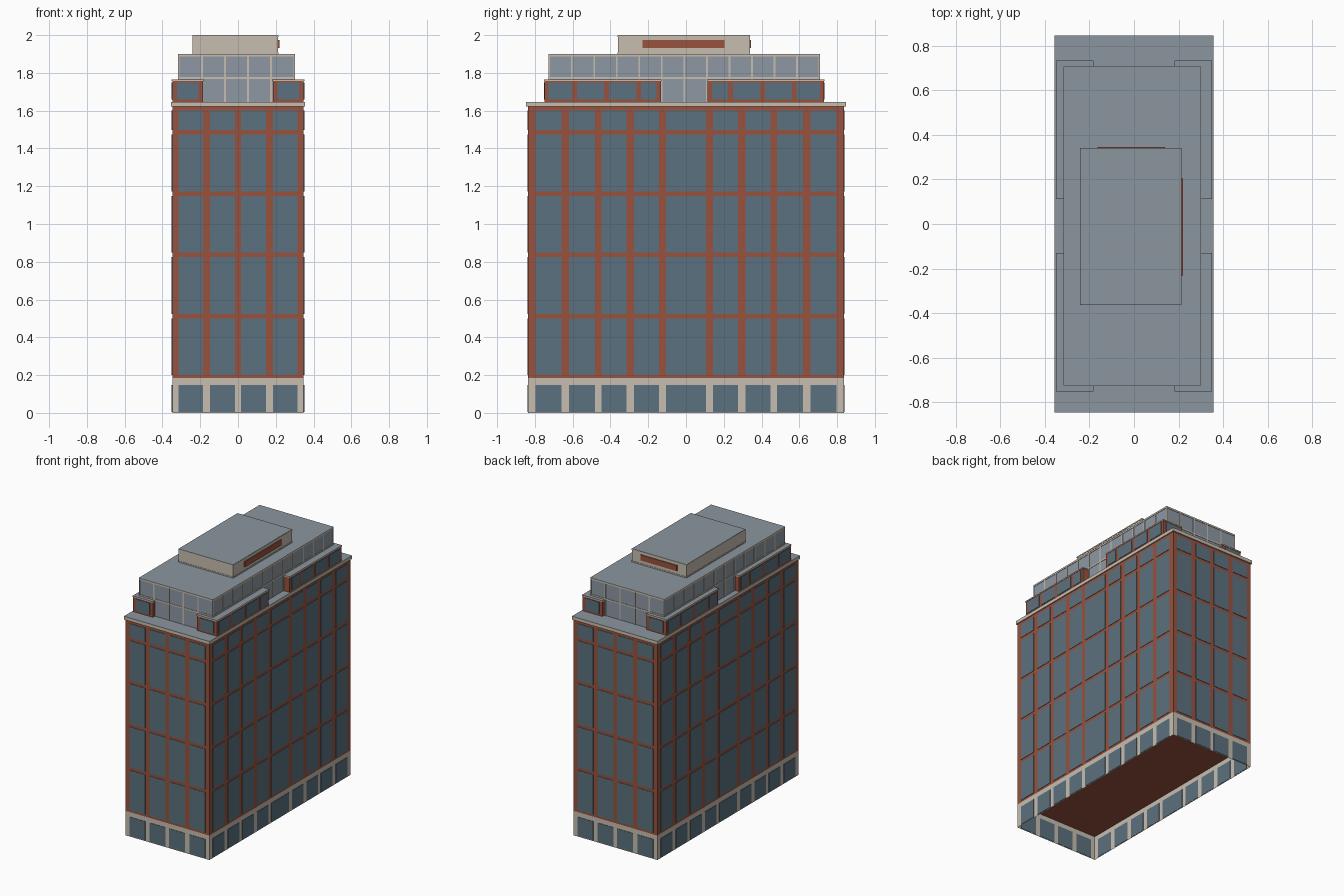
import bpy, bmesh

old = bpy.data.objects.get("Cube")
if old:
    bpy.data.objects.remove(old)


def material(name, rgb):
    m = bpy.data.materials.new(name)
    m.use_nodes = True
    m.diffuse_color = (*rgb, 1)
    bsdf = next(n for n in m.node_tree.nodes if n.type == 'BSDF_PRINCIPLED')
    bsdf.inputs["Base Color"].default_value = (*rgb, 1)
    return m


BRICK = material("red brick", (0.314, 0.085, 0.049))
WINDOW = material("blue window", (0.105, 0.165, 0.209))
STONE = material("cream stone", (0.578, 0.515, 0.434))
GLASS = material("pale glass", (0.27, 0.314, 0.367))
ROOF = material("grey roof", (0.258, 0.305, 0.342))


def build(name, boxes, mat, top=None, shell=False):
    """One object made of boxes (x0, x1, y0, y1, z0, z1); top colours the upward faces."""
    bm = bmesh.new()
    for x0, x1, y0, y1, z0, z1 in boxes:
        made = bmesh.ops.create_cube(bm, size=1)
        for v in made["verts"]:
            v.co = (x1 if v.co.x > 0 else x0, y1 if v.co.y > 0 else y0, z1 if v.co.z > 0 else z0)
    bm.normal_update()
    if shell:
        ends = [f for f in bm.faces if abs(f.normal.z) > 0.5]
        bmesh.ops.delete(bm, geom=ends, context='FACES_ONLY')
    for f in bm.faces:
        f.material_index = 1 if top and f.normal.z > 0.5 else 0
    mesh = bpy.data.meshes.new(name)
    bm.to_mesh(mesh)
    bm.free()
    for m in (mat, top):
        if m:
            mesh.materials.append(m)
    ob = bpy.data.objects.new(name, mesh)
    bpy.context.collection.objects.link(ob)
    return ob


def plate(axis, pos, side, u0, u1, z0, z1, depth=0.003):
    """Thin box lying on a wall; axis is the wall's normal and side its sign."""
    a, b = sorted((pos - 0.002 * side, pos + depth * side))
    return (a, b, u0, u1, z0, z1) if axis == 'x' else (u0, u1, a, b, z0, z1)


def grid(axis, pos, side, columns, rows):
    return [plate(axis, pos, side, *c, *r) for c in columns for r in rows]


def mirrored(spans):
    return [(-b, -a) for a, b in reversed(spans)] + spans


def gaps(edges, pier):
    """Openings between successive pier centres."""
    return [(a + pier, b - pier) for a, b in zip(edges, edges[1:])]


# Main masses
W, D = 0.348, 0.837
build("base_walls", [(-W, W, -D, D, 0, 0.184)], STONE, shell=True)
build("brick_tower", [(-W, W, -D, D, 0.184, 1.622)], BRICK)
build("cornice_ledge", [(-0.356, 0.356, -0.846, 0.846, 1.622, 1.647)], STONE, ROOF)

# Window grids on the tower and base
end_cols = mirrored([(0.016, 0.147), (0.184, 0.315)])
side_half = [(0.142, 0.274), (0.314, 0.447), (0.483, 0.62), (0.66, 0.798)]
side_cols = mirrored(side_half) + [(-0.106, 0.106)]
tower_rows = gaps([0.188, 0.511, 0.837, 1.161, 1.485, 1.612], 0.0115)
for label, rows in (("tower_windows", tower_rows), ("base_windows", [(0.006, 0.148)])):
    panes = []
    for s in (-1, 1):
        panes += grid('y', s * D, s, end_cols, rows)
        panes += grid('x', s * W, s, side_cols, rows)
    build(label, panes, WINDOW)

# Penthouse glass storey with mullions and trim
gx0, gx1, gy0, gy1, gz0, gz1 = -0.314, 0.298, -0.724, 0.706, 1.647, 1.9
build("glass_storey", [(gx0, gx1, gy0, gy1, gz0, gz1)], GLASS, ROOF)
bars = []
for axis, (lo, hi), n, walls in (('y', (gx0, gx1), 5, (gy0, gy1)),
                                 ('x', (gy0, gy1), 12, (gx0, gx1))):
    for s, pos in zip((-1, 1), walls):
        for i in range(n + 1):
            u = lo + (hi - lo) * i / n
            bars.append(plate(axis, pos, s, max(lo, u - 0.005), min(hi, u + 0.005), gz0, gz1))
        bars.append(plate(axis, pos, s, lo, hi, 1.767, 1.777))
        bars.append(plate(axis, pos, s, lo, hi, 1.887, gz1))
build("glass_storey_mullions", bars, STONE)

# Brick corner blocks around the glass storey
bricks, caps, panes = [], [], []
block_rows = [(1.66, 1.748)]
for sy, y0, y1, piers in ((-1, -0.748, -0.133, [-0.74, -0.59, -0.42, -0.25, -0.142]),
                          (1, 0.115, 0.731, [0.124, 0.235, 0.405, 0.573, 0.722])):
    for sx in (-1, 1):
        x0, x1 = sorted((sx * W, sx * 0.184))
        bricks.append((x0, x1, y0, y1, 1.647, 1.757))
        caps.append((x0 - 0.003, x1 + 0.003, y0 - 0.003, y1 + 0.003, 1.757, 1.766))
        panes += grid('x', sx * W, sx, gaps(piers, 0.013), block_rows)
        panes += grid('y', y0 if sy < 0 else y1, sy, [(x0 + 0.025, x1 - 0.025)], block_rows)
build("corner_blocks", bricks, BRICK)
build("corner_block_caps", caps, STONE, ROOF)
build("corner_block_windows", panes, WINDOW)

# Rooftop plant room with edge trims and brick panels
px0, px1, py0, py1 = -0.24, 0.212, -0.361, 0.338
build("plant_room", [(px0, px1, py0, py1, gz1, 2.0)], STONE, ROOF)
build("plant_room_trim", [(px0 - 0.002, px1 + 0.002, py0 - 0.002, py1 + 0.002, z, z + 0.009)
                          for z in (gz1, 1.99)], STONE, ROOF)
build("plant_room_panels", [plate('x', px1, 1, -0.23, 0.205, 1.933, 1.975, 0.007),
                            plate('y', py1, 1, -0.164, 0.138, 1.933, 1.975, 0.007)], BRICK)
